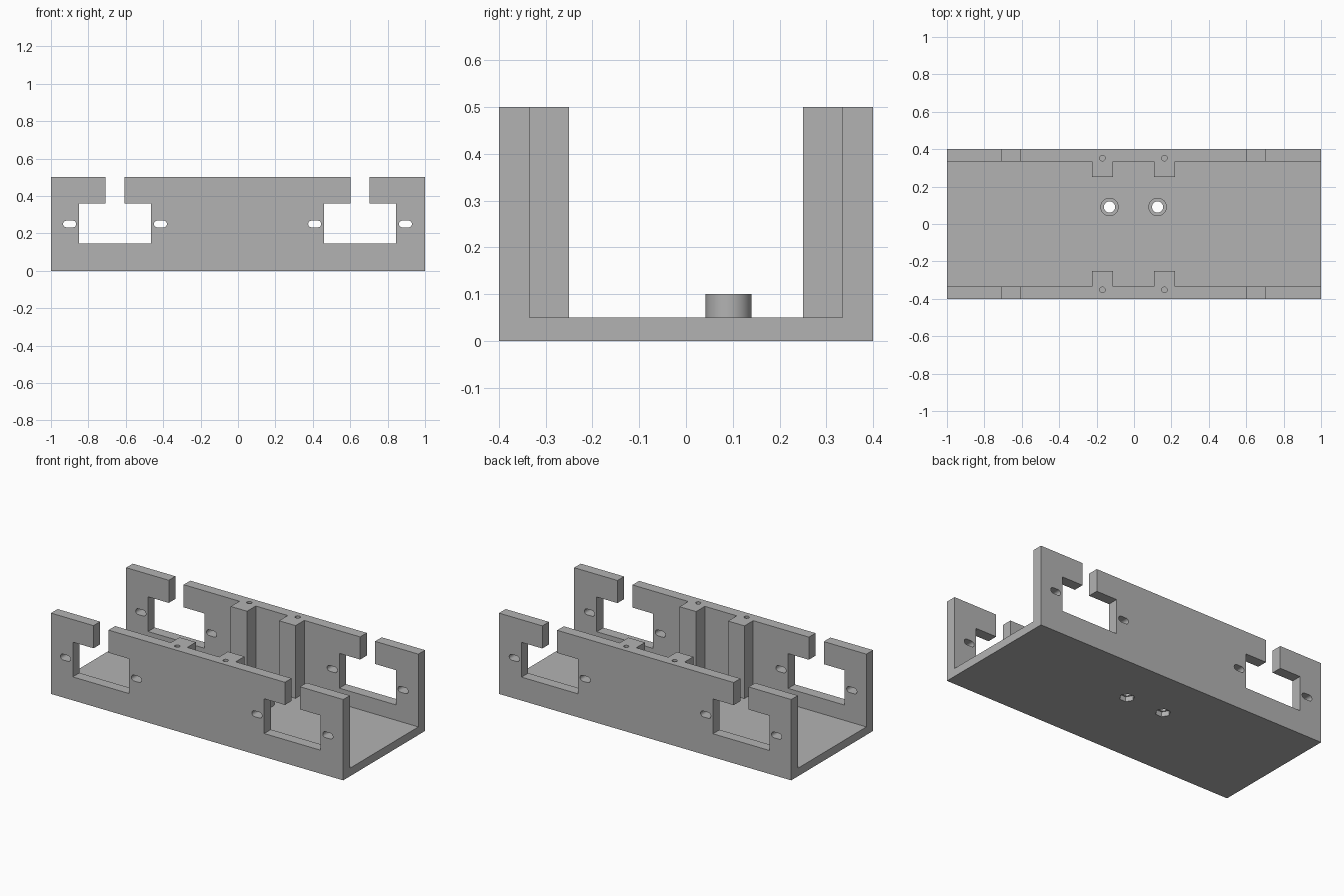
import bpy
import bmesh
from math import cos, sin, pi, radians
from mathutils import Vector

cube = bpy.data.objects.get("Cube")
if cube:
    bpy.data.objects.remove(cube, do_unlink=True)

grey = bpy.data.materials.new("plain grey")
grey.use_nodes = True
color = (0.45, 0.45, 0.45, 1)
grey.diffuse_color = color
grey.node_tree.nodes["Principled BSDF"].inputs["Base Color"].default_value = color


def prism(name, points, low, high, axis="z"):
    """Extrude a closed outline along z, or an x-z outline along y."""
    bm = bmesh.new()
    place = (lambda a, b: (a, b, low)) if axis == "z" else (lambda a, b: (a, low, b))
    face = bm.faces.new([bm.verts.new(place(a, b)) for a, b in points])
    side = bmesh.ops.extrude_face_region(bm, geom=[face])
    step = Vector((0, 0, high - low)) if axis == "z" else Vector((0, high - low, 0))
    moved = [v for v in side["geom"] if isinstance(v, bmesh.types.BMVert)]
    bmesh.ops.translate(bm, verts=moved, vec=step)
    bmesh.ops.recalc_face_normals(bm, faces=bm.faces)
    mesh = bpy.data.meshes.new(name)
    bm.to_mesh(mesh)
    bm.free()
    mesh.materials.append(grey)
    obj = bpy.data.objects.new(name, mesh)
    bpy.context.collection.objects.link(obj)
    return obj


def ring(x, y, radius, count):
    return [(x + radius * cos(2 * pi * i / count), y + radius * sin(2 * pi * i / count))
            for i in range(count)]


def stadium(x, z, half, radius, steps=10):
    right = [(x + half + radius * sin(pi * i / steps), z - radius * cos(pi * i / steps))
             for i in range(steps + 1)]
    return right + [(2 * x - a, 2 * z - b) for a, b in right]


def box(x, y):
    return [(-x, -y), (x, -y), (x, y), (-x, y)]


body = prism("bracket_body", box(1, 0.4), 0, 0.5)
helpers = []


def combine(tool, operation="DIFFERENCE"):
    tool.hide_render = True
    helpers.append(tool)
    mod = body.modifiers.new(tool.name, "BOOLEAN")
    mod.operation = operation
    mod.solver = "EXACT"
    mod.object = tool


# Channel between the walls, notched so that four ribs are left standing
WALL, RIB = 0.335, 0.25
ribs = [(-0.225, -0.113), (0.106, 0.219)]
edge = [(-1.1, WALL)]
for a, b in ribs:
    edge += [(a, WALL), (a, RIB), (b, RIB), (b, WALL)]
edge.append((1.1, WALL))
combine(prism("channel_cutter", edge + [(x, -y) for x, y in reversed(edge)], 0.05, 0.6))

# Openings with a neck to the top edge, and a slotted hole on both sides of each
for side in (-1, 1):
    c = side * 0.655 - 0.0025
    half = [(0.193, 0.145), (0.193, 0.36), (0.051, 0.36), (0.051, 0.6)]
    outline = [(c + x, z) for x, z in half] + [(c - x, z) for x, z in reversed(half)]
    combine(prism("opening_cutter", outline, -0.5, 0.5, "y"))
    for offset in (-0.2425, 0.2425):
        combine(prism("slot_cutter", stadium(c + offset, 0.25, 0.017, 0.018), -0.5, 0.5, "y"))

# Screw holes in the rib tops
for a, b in ribs:
    for y in (-0.352, 0.352):
        combine(prism("screw_hole_cutter", ring((a + b) / 2, y, 0.015, 20), 0.3, 0.6))

# Floor bosses with through holes and hexagonal pockets underneath
for x in (-0.131, 0.126):
    y = 0.091
    combine(prism("boss", ring(x, y, 0.049, 40), 0.02, 0.1), "UNION")
    combine(prism("boss_hole_cutter", ring(x, y, 0.03, 32), -0.1, 0.2))
    combine(prism("nut_pocket_cutter", ring(x, y, 0.043, 6), -0.1, 0.03))

# Bake the cuts and drop the helpers
bpy.context.view_layer.update()
graph = bpy.context.evaluated_depsgraph_get()
result = bpy.data.meshes.new_from_object(body.evaluated_get(graph))
body.modifiers.clear()
body.data = result
for tool in helpers:
    bpy.data.objects.remove(tool, do_unlink=True)

bpy.ops.object.select_all(action="DESELECT")
body.select_set(True)
bpy.context.view_layer.objects.active = body
bpy.ops.object.shade_smooth_by_angle(angle=radians(30))
